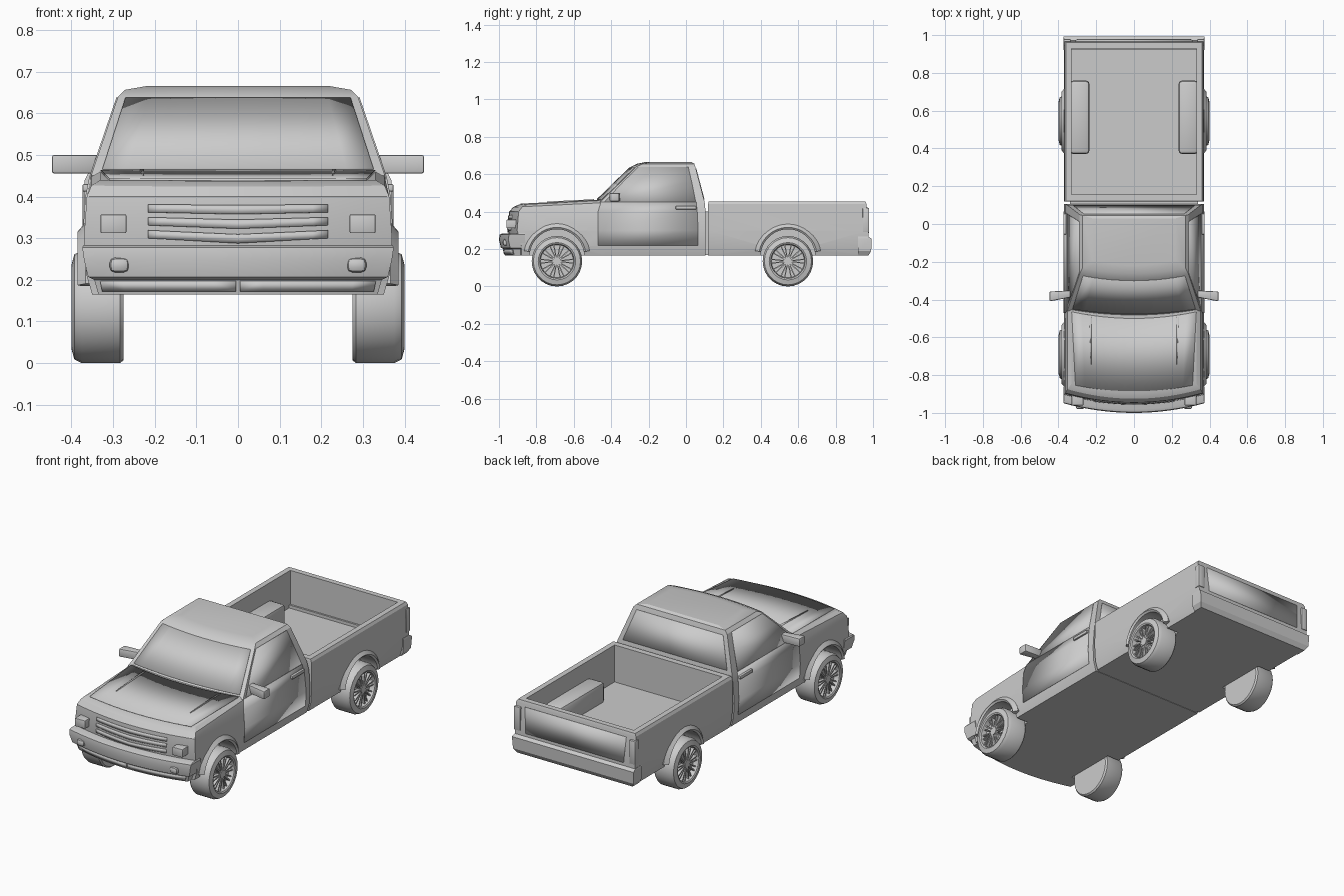
import bpy, bmesh
from math import sin, cos, pi, radians
from mathutils import Vector, Matrix

if "Cube" in bpy.data.objects:
    bpy.data.objects.remove(bpy.data.objects["Cube"])

grey = bpy.data.materials.new("plain grey")
grey.use_nodes = True
grey.diffuse_color = (0.6, 0.6, 0.6, 1)
grey.node_tree.nodes["Principled BSDF"].inputs["Base Color"].default_value = (0.6, 0.6, 0.6, 1)

FRONT_AXLE, REAR_AXLE = -0.69, 0.545
SIDES = (("left", 1), ("right", -1))


def finish(name, bm, smooth=25):
    bmesh.ops.recalc_face_normals(bm, faces=bm.faces)
    me = bpy.data.meshes.new(name)
    bm.to_mesh(me)
    bm.free()
    me.materials.append(grey)
    ob = bpy.data.objects.new(name, me)
    bpy.context.collection.objects.link(ob)
    bpy.ops.object.select_all(action="DESELECT")
    ob.select_set(True)
    bpy.context.view_layer.objects.active = ob
    if smooth:
        bpy.ops.object.shade_smooth_by_angle(angle=radians(smooth))
    return ob


def skin(bm, rings, closed=True, caps=True):
    """Join successive rings of points with quads."""
    vs = [[bm.verts.new(p) for p in r] for r in rings]
    n = len(vs[0])
    for a, b in zip(vs, vs[1:]):
        for i in range(n if closed else n - 1):
            j = (i + 1) % n
            bm.faces.new((a[i], a[j], b[j], b[i]))
    if caps:
        bm.faces.new(vs[0])
        bm.faces.new(vs[-1])


def stack(name, layers, bow=0.0, smooth=25):
    """Stack plan outlines (z, half width, front y, back y, slope) with a bowed front."""
    bm = bmesh.new()
    rings = []
    for z, w, yf, yb, *slope in layers:
        us = [i / 8 for i in range(-8, 9)]
        plan = [(u * w, yf + bow * u * u) for u in us] + [(w, yb), (-w, yb)]
        rings.append([(x, y, z + (slope[0] * (y + 0.9) if slope else 0)) for x, y in plan])
    skin(bm, rings)
    return finish(name, bm, smooth)


def panel(name, rows, place, cols=1, thick=0.008):
    """Thin plate: rows (t, a0, a1) laid on a surface by place(a, t)."""
    bm = bmesh.new()
    skin(bm, [[place(a0 + (a1 - a0) * i / cols, t) for i in range(cols + 1)]
              for t, a0, a1 in rows], closed=False, caps=False)
    ob = finish(name, bm)
    mod = ob.modifiers.new("thickness", "SOLIDIFY")
    mod.thickness, mod.offset = thick, 0
    return ob


def box(name, lo, hi, bevel=0.0, tweak=None):
    bm = bmesh.new()
    bmesh.ops.create_cube(bm, size=1)
    lo, hi = Vector(lo), Vector(hi)
    for v in bm.verts:
        v.co = Vector(lo[i] if v.co[i] < 0 else hi[i] for i in range(3))
        if tweak:
            v.co = tweak(v.co)
    if bevel:
        bmesh.ops.bevel(bm, geom=bm.edges[:], offset=bevel, segments=2, profile=0.5, affect="EDGES")
    return finish(name, bm)


def side_box(name, lo, hi, s, bevel=0.0, tweak=None):
    ob = box(name, lo, hi, bevel, tweak)
    if s < 0:
        ob.data.transform(Matrix.Scale(-1, 4, (1, 0, 0)))
        ob.data.flip_normals()
    return ob


def cut(ob, cutter):
    bpy.context.view_layer.objects.active = ob
    mod = ob.modifiers.new("cut", "BOOLEAN")
    mod.operation, mod.solver, mod.object = "DIFFERENCE", "EXACT", cutter
    bpy.ops.object.modifier_apply(modifier=mod.name)
    bpy.ops.object.select_all(action="DESELECT")
    ob.select_set(True)
    bpy.ops.object.shade_smooth_by_angle(angle=radians(25))


def interp(table, z, col):
    for a, b in zip(table, table[1:]):
        if z <= b[0]:
            return a[col] + (b[col] - a[col]) * (z - a[0]) / (b[0] - a[0])
    return table[-1][col]


# Main shells
FLANK = [(0.165, 0.35), (0.215, 0.365), (0.30, 0.37), (0.40, 0.363)]
CAB = [(z, w, -0.47, 0.105) for z, w in FLANK] + [
    (0.45, 0.353, -0.49, 0.10), (0.64, 0.288, -0.295, 0.05),
    (0.656, 0.272, -0.262, 0.045), (0.665, 0.22, -0.22, 0.03)]
NOSE = [(z, w, yf, -0.43) for (z, w), yf in zip(FLANK, (-0.93, -0.93, -0.953, -0.945))] + [
    (0.425, 0.352, -0.925, -0.43, 0.05), (0.437, 0.33, -0.895, -0.43, 0.05)]
BED = [(z, w, 0.118, 0.975) for z, w in FLANK[:3]] + [
    (0.44, 0.368, 0.118, 0.965), (0.455, 0.36, 0.122, 0.96)]
BUMPER = [(0.165, 0.335, -0.968, -0.86), (0.2, 0.345, -0.975, -0.86), (0.207, 0.36, -0.99, -0.86),
          (0.25, 0.37, -1.0, -0.86), (0.278, 0.374, -0.996, -0.86), (0.284, 0.37, -0.98, -0.86)]
nose = stack("hood_and_fenders", NOSE, 0.05)
stack("cab", CAB, 0.03)
bed = stack("cargo_bed", BED)
stack("front_bumper", BUMPER, 0.05)
stack("rear_bumper", [(0.165, 0.355, 0.92, 0.975), (0.19, 0.37, 0.92, 0.99),
                      (0.255, 0.374, 0.92, 0.993), (0.267, 0.37, 0.92, 0.975)])
box("chassis_link", (-0.34, 0.08, 0.167), (0.34, 0.14, 0.40))

# Bed cavity and wheel houses
cavity = box("bed_cutter", (-0.33, 0.155, 0.25), (0.33, 0.93, 0.6))
cut(bed, cavity)
houses = [side_box(n + "_wheel_house", (0.235, 0.37, 0.24), (0.34, 0.76, 0.36), s, 0.02)
          for n, s in SIDES]

# Wheel arch openings
bm = bmesh.new()
for s in (1, -1):
    for y in (FRONT_AXLE, REAR_AXLE):
        bmesh.ops.create_cone(bm, cap_ends=True, segments=32, radius1=0.147, radius2=0.147, depth=0.22,
                              matrix=Matrix.Translation((s * 0.385, y, 0.16)) @ Matrix.Rotation(pi / 2, 4, "Y"))
arches = finish("arch_cutter", bm)
for ob in [nose, bed] + houses:
    cut(ob, arches)
for helper in (cavity, arches):
    bpy.data.objects.remove(helper)


# Wheel arch lips and wheels
def arch_lip(name, s, y):
    bm = bmesh.new()
    profile = [(0.146, 0.35), (0.146, 0.377), (0.156, 0.385), (0.178, 0.366), (0.175, 0.35)]
    angles = [radians(10 + 160 * i / 16) for i in range(17)]
    skin(bm, [[(s * x, y + r * cos(a), 0.16 + r * sin(a)) for r, x in profile] for a in angles])
    finish(name, bm)


def wheel(name, s, y):
    bm = bmesh.new()
    profile = [(0.02, 0.275), (0.128, 0.275), (0.135, 0.283), (0.135, 0.375), (0.126, 0.393),
               (0.10, 0.40), (0.092, 0.396), (0.088, 0.368), (0.02, 0.368)]
    n = 28
    skin(bm, [[(s * x, y + r * cos(2 * pi * i / n), 0.135 + r * sin(2 * pi * i / n))
               for i in range(n)] for r, x in profile])
    bmesh.ops.create_cone(bm, cap_ends=True, segments=14, radius1=0.022, radius2=0.022, depth=0.025,
                          matrix=Matrix.Translation((s * 0.378, y, 0.135)) @ Matrix.Rotation(pi / 2, 4, "Y"))
    # paired spokes
    for k in range(10):
        for d in (-0.12, 0.12):
            a = 2 * pi * k / 10 + d
            m = (Matrix.Translation((s * 0.378, y, 0.135)) @ Matrix.Rotation(a, 4, "X")
                 @ Matrix.Translation((0, 0.053, 0)) @ Matrix.Diagonal((0.018, 0.074, 0.006, 1)))
            bmesh.ops.create_cube(bm, size=1, matrix=m)
    finish(name, bm, 30)


for side, s in SIDES:
    for end, y in (("front", FRONT_AXLE), ("rear", REAR_AXLE)):
        arch_lip(f"{end}_{side}_arch_lip", s, y)
        wheel(f"{end}_{side}_wheel", s, y)


# Front details, following the bowed nose
def on_front(table, bow):
    return lambda x, z: (x, interp(table, z, 2) + bow * (x / interp(table, z, 1)) ** 2, z)


def on_grille(x, z):
    drop = 0.012 * (1 - abs(x) / 0.22) * (0.40 - z) / 0.1
    return on_front(NOSE, 0.05)(x, z - drop)


for i, z in enumerate((0.30, 0.331, 0.362)):
    panel(f"grille_bar_{i + 1}", [(z, -0.215, 0.215), (z + 0.019, -0.215, 0.215)], on_grille, 12)
for side, s in SIDES:
    panel(side + "_bumper_slot", [(0.173, s * 0.005, s * 0.325), (0.197, s * 0.005, s * 0.33)],
          on_front(BUMPER, 0.05), 6)
    side_box(side + "_headlight", (0.268, -0.96, 0.312), (0.33, -0.89, 0.357), s, 0.003)
    side_box(side + "_fog_lamp", (0.262, -0.98, 0.218), (0.308, -0.93, 0.253), s, 0.012)


# Hood panel with two raised creases
def on_hood(x, y):
    y += 0.035 * (x / 0.33) ** 2
    return (x, y, 0.438 + 0.05 * (y + 0.9))


panel("hood_panel", [(-0.885, -0.31, 0.31), (-0.50, -0.33, 0.33)], on_hood, 12)
for side, s in SIDES:
    panel(side + "_hood_crease", [(-0.76, s * 0.226, s * 0.228), (-0.51, s * 0.226, s * 0.236)],
          lambda x, y: Vector(on_hood(x, y)) + Vector((0, 0, 0.004)))

# Glass front and back
panel("windshield", [(0.465, -0.325, 0.325), (0.635, -0.27, 0.27)], on_front(CAB, 0.03), 10, 0.006)
panel("rear_window", [(0.465, -0.32, 0.32), (0.63, -0.265, 0.265)],
      lambda x, z: (x, interp(CAB, z, 3), z), 1, 0.006)

# Doors, side glass, handles, mirrors
for side, s in SIDES:
    def on_side(y, z, s=s):
        return (s * interp(CAB, z, 1), y, z)
    panel(side + "_door", [(0.22, -0.47, 0.065), (0.30, -0.47, 0.065), (0.40, -0.47, 0.06),
                           (0.45, -0.455, 0.055)], on_side, 1, 0.007)
    panel(side + "_door_window", [(0.452, -0.435, 0.052), (0.56, -0.335, 0.03), (0.638, -0.255, 0.012)],
          on_side, 1, 0.006)
    side_box(side + "_door_handle", (0.355, -0.055, 0.412), (0.373, 0.055, 0.43), s, 0.003)
    side_box(side + "_mirror", (0.335, -1, 0.455), (0.447, 1, 0.50), s, 0.006,
             lambda c: Vector((c.x, -0.37 - (c.x - 0.335) * 0.12 + c.y * (0.018 if c.x < 0.4 else 0.026), c.z)))
    side_box(side + "_tail_light", (0.335, 0.945, 0.29), (0.373, 0.979, 0.42), s, 0.004)

# Tailgate
panel("tailgate", [(0.285, -0.30, 0.30), (0.425, -0.31, 0.31)], lambda x, z: (x, interp(BED, z, 3), z))
